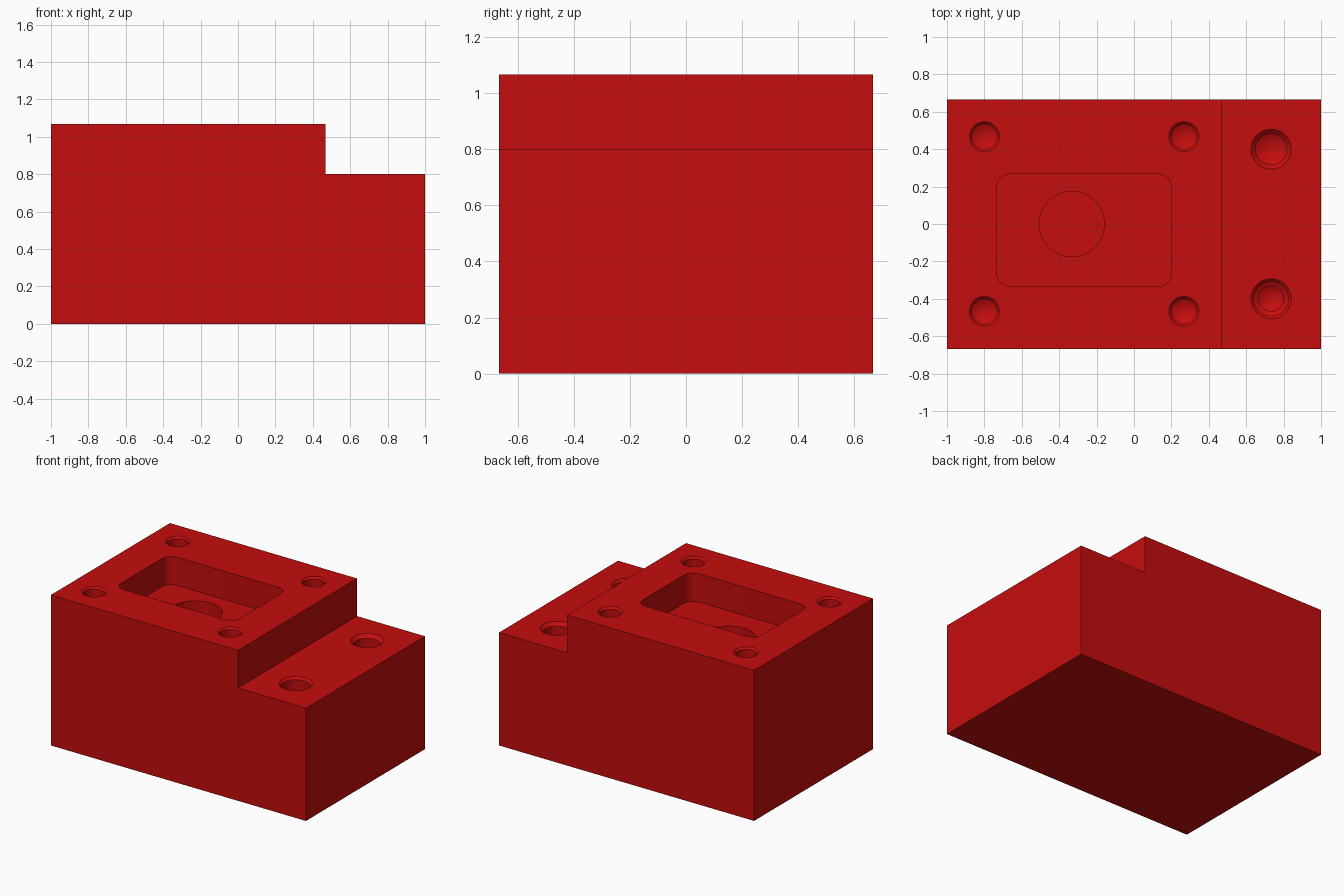
import bpy
import bmesh
import math

cube = bpy.data.objects.get("Cube")
if cube:
    bpy.data.objects.remove(cube, do_unlink=True)

TOP, STEP = 1.067, 0.8

red = bpy.data.materials.new("machined red")
red.use_nodes = True
colour = (0.56, 0.004, 0.004, 1)
red.diffuse_color = colour
red.node_tree.nodes["Principled BSDF"].inputs["Base Color"].default_value = colour


def add_object(name, bm):
    bmesh.ops.recalc_face_normals(bm, faces=bm.faces)
    mesh = bpy.data.meshes.new(name)
    bm.to_mesh(mesh)
    bm.free()
    mesh.materials.append(red)
    obj = bpy.data.objects.new(name, mesh)
    bpy.context.collection.objects.link(obj)
    return obj


def prism(name, outline, direction):
    """Extrude a closed outline along a direction."""
    bm = bmesh.new()
    face = bm.faces.new([bm.verts.new(p) for p in outline])
    result = bmesh.ops.extrude_face_region(bm, geom=[face], use_keep_orig=True)
    verts = [v for v in result["geom"] if isinstance(v, bmesh.types.BMVert)]
    bmesh.ops.translate(bm, verts=verts, vec=direction)
    return add_object(name, bm)


def lathe(name, x, y, z, profile, sides=48):
    """Turn (radius, height) rings into a capped solid; radius 0 is a tip."""
    bm = bmesh.new()
    rings = []
    for r, h in profile:
        if r == 0:
            rings.append([bm.verts.new((x, y, z + h))] * sides)
            continue
        angles = [math.tau * i / sides for i in range(sides)]
        rings.append([bm.verts.new((x + r * math.cos(a), y + r * math.sin(a), z + h))
                      for a in angles])
    for upper, lower in zip(rings, rings[1:]):
        for i in range(sides):
            j = (i + 1) % sides
            corners = dict.fromkeys([upper[i], upper[j], lower[j], lower[i]])
            bm.faces.new(list(corners))
    for ring in (rings[0], rings[-1]):
        if ring[0] is not ring[1]:
            bm.faces.new(ring)
    return add_object(name, bm)


def rounded_rectangle(x0, x1, y0, y1, r, z, steps=8):
    corners = [(x1 - r, y1 - r), (x0 + r, y1 - r), (x0 + r, y0 + r), (x1 - r, y0 + r)]
    points = []
    for k, (cx, cy) in enumerate(corners):
        for i in range(steps + 1):
            a = math.pi / 2 * (k + i / steps)
            points.append((cx + r * math.cos(a), cy + r * math.sin(a), z))
    return points


def drill(name, x, y, z, rim, bore, depth):
    """Chamfered blind hole with a conical drill tip."""
    lip = rim - bore
    return lathe(name, x, y, z, [(rim, 0.1), (rim, 0), (bore, -lip),
                                 (bore, -depth), (0, -depth - bore * 0.6)])


# Stepped block
side = [(-1, 0), (1, 0), (1, STEP), (0.467, STEP), (0.467, TOP), (-1, TOP)]
block = prism("stepped_block", [(x, -0.667, z) for x, z in side], (0, 1.333, 0))

# Pocket and round recess in its floor
pocket = rounded_rectangle(-0.733, 0.2, -0.333, 0.267, 0.07, TOP - 0.2)
cutters = [
    prism("pocket_cutter", pocket, (0, 0, 0.4)),
    lathe("recess_cutter", -0.333, 0, TOP, [(0.174, -0.1), (0.174, -0.53)], 64),
]

# Four cover screw holes
for x in (-0.8, 0.267):
    for y in (-0.467, 0.467):
        cutters.append(drill("screw_hole_cutter", x, y, TOP, 0.08, 0.067, 0.4))

# Two ports on the lower step, the front one stepped inside
cutters.append(drill("back_port_cutter", 0.733, 0.4, STEP, 0.107, 0.083, 0.4))
cutters.append(lathe("front_port_cutter", 0.733, -0.4, STEP, [
    (0.107, 0.1), (0.107, 0), (0.092, -0.015), (0.092, -0.27),
    (0.067, -0.285), (0.067, -0.45), (0, -0.49)]))

for cutter in cutters:
    cutter.hide_render = True
    cutter.hide_viewport = True
    cutter.display_type = 'WIRE'
    mod = block.modifiers.new(cutter.name, 'BOOLEAN')
    mod.operation = 'DIFFERENCE'
    mod.solver = 'EXACT'
    mod.object = cutter

# Bake the cuts and drop the cutters
bpy.context.view_layer.update()
graph = bpy.context.evaluated_depsgraph_get()
finished = bpy.data.meshes.new_from_object(block.evaluated_get(graph))
block.modifiers.clear()
block.data = finished
for cutter in cutters:
    bpy.data.objects.remove(cutter, do_unlink=True)

bpy.ops.object.select_all(action='DESELECT')
block.select_set(True)
bpy.context.view_layer.objects.active = block
bpy.ops.object.shade_smooth_by_angle(angle=math.radians(25))
